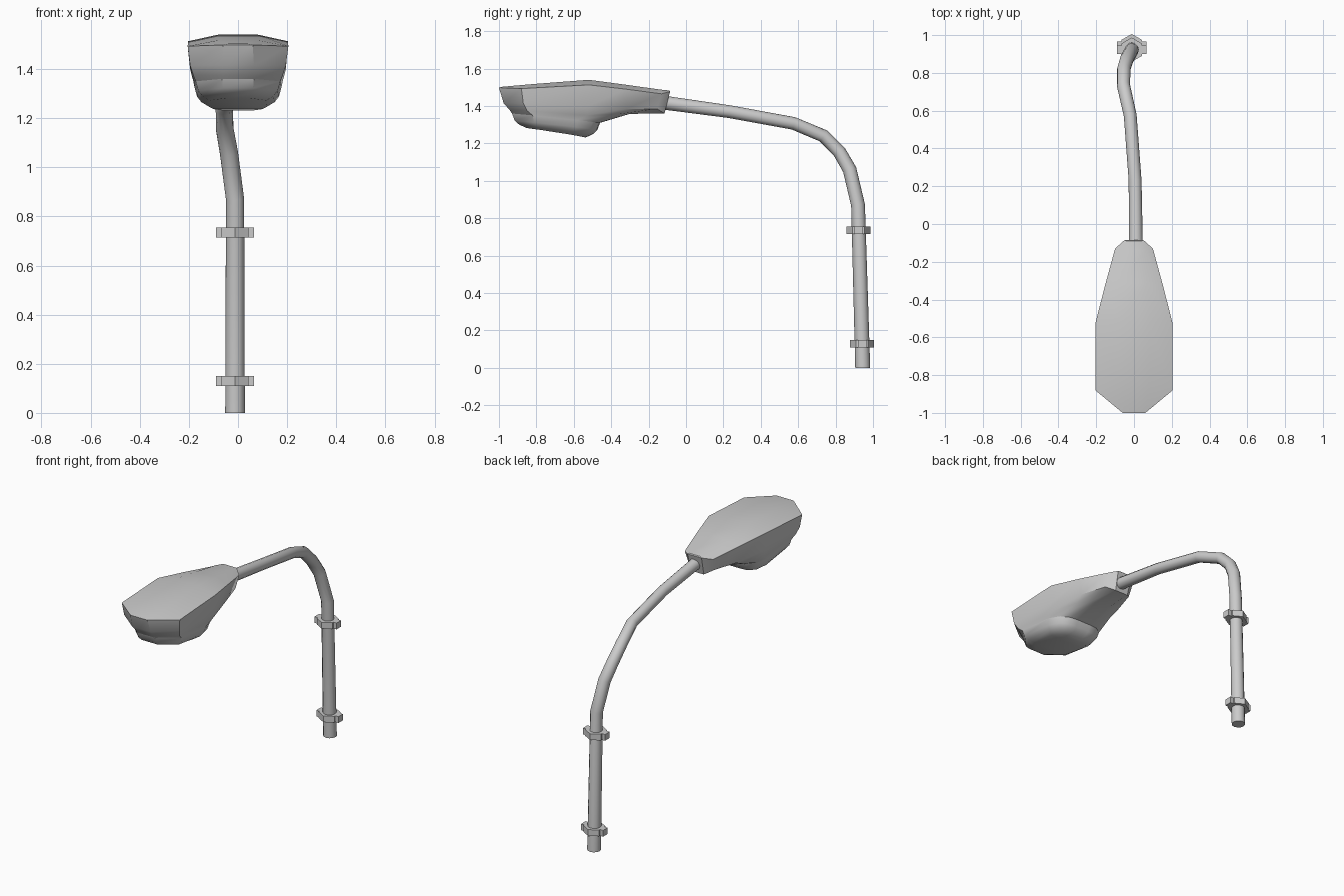
import bpy, bmesh, math
from mathutils import Matrix, Vector

if "Cube" in bpy.data.objects:
    bpy.data.objects.remove(bpy.data.objects["Cube"])


def smooth(obj, angle):
    bpy.ops.object.select_all(action='DESELECT')
    obj.select_set(True)
    bpy.context.view_layer.objects.active = obj
    bpy.ops.object.shade_smooth_by_angle(angle=math.radians(angle))


def finish(name, bm):
    bmesh.ops.recalc_face_normals(bm, faces=bm.faces)
    mesh = bpy.data.meshes.new(name)
    bm.to_mesh(mesh)
    bm.free()
    obj = bpy.data.objects.new(name, mesh)
    bpy.context.collection.objects.link(obj)
    return obj


def shell(name, levels, cap_first=False, cap_last=False):
    """Stack half outlines (mirrored in x) into a closed-sided shell."""
    bm = bmesh.new()
    rings = []
    for half in levels:
        full = list(half) + [(-x, y, z) for x, y, z in reversed(half)]
        rings.append([bm.verts.new(p) for p in full])
    n = len(rings[0])
    for a, b in zip(rings, rings[1:]):
        for i in range(n):
            j = (i + 1) % n
            bm.faces.new((a[i], a[j], b[j], b[i]))
    caps = ([rings[0]] if cap_first else []) + ([rings[-1]] if cap_last else [])
    for r in caps:
        for i in range(n // 2 - 1):
            bm.faces.new((r[i], r[i + 1], r[n - 2 - i], r[n - 1 - i]))
    obj = finish(name, bm)
    smooth(obj, 38)
    return obj


# Lamp housing: half outlines run from the neck to the front tip
top = [(.04, -.09, 1.483), (.06, -.14, 1.488), (.07, -.31, 1.512),
       (.08, -.52, 1.54), (.08, -.82, 1.517), (.04, -.98, 1.503)]
rim = [(.05, -.085, 1.478), (.1, -.13, 1.465), (.152, -.32, 1.49),
       (.203, -.52, 1.513), (.205, -.88, 1.493), (.06, -1.0, 1.498)]
skirt = [(.045, -.115, 1.36), (.09, -.155, 1.385), (.142, -.32, 1.385),
         (.195, -.52, 1.40), (.195, -.87, 1.415), (.065, -.975, 1.415)]
belly = [(.05, -.30, 1.358), (.075, -.30, 1.358), (.13, -.37, 1.355),
         (.182, -.53, 1.35), (.182, -.85, 1.375), (.06, -.94, 1.375)]
seam = [(.05, -.46, 1.31), (.1, -.465, 1.31), (.15, -.50, 1.315),
        (.177, -.58, 1.325), (.172, -.82, 1.35), (.065, -.93, 1.36)]
shell("lamp_housing", [top, rim, skirt, belly, seam], cap_first=True)

# Light bowl: the seam outline shrunk and dropped in steps
bowl = [[(x * s, -.69 + (y + .69) * s, z - d) for x, y, z in seam]
        for s, d in ((1, 0), (.94, .038), (.84, .06), (.67, .078))]
shell("light_bowl", bowl, cap_last=True)

# Bent pole: swept round tube with varying radius
path = [(-.012, .945, 0, .04), (-.012, .92, .87, .037), (-.037, .875, 1.06, .037),
        (-.054, .82, 1.155, .036), (-.056, .735, 1.24, .035), (-.02, .575, 1.307, .034),
        (.006, .23, 1.37, .034), (.01, -.12, 1.418, .037)]
curve = bpy.data.curves.new("pole", 'CURVE')
curve.dimensions = '3D'
curve.bevel_depth = 1
curve.bevel_resolution = 4
curve.use_fill_caps = True
spline = curve.splines.new('POLY')
spline.points.add(len(path) - 1)
for p, (x, y, z, r) in zip(spline.points, path):
    p.co = (x, y, z, 1)
    p.radius = r
pole = bpy.data.objects.new("pole", curve)
bpy.context.collection.objects.link(pole)
bpy.ops.object.select_all(action='DESELECT')
pole.select_set(True)
bpy.context.view_layer.objects.active = pole
bpy.ops.object.convert(target='MESH')
# Trim flush with the ground
bm = bmesh.new()
bm.from_mesh(pole.data)
for v in bm.verts:
    if v.co.z < .1:
        v.co.z = 0
bm.to_mesh(pole.data)
bm.free()
smooth(pole, 40)

# Clamps: hexagonal collar with two bolt ears
for name, y, z in (("lower_clamp", .942, .13), ("upper_clamp", .923, .735)):
    bm = bmesh.new()
    centre = Matrix.Translation(Vector((-.012, y, z)))
    bmesh.ops.create_cone(bm, cap_ends=True, segments=6, radius1=.064, radius2=.064,
                          depth=.04, matrix=centre @ Matrix.Rotation(math.pi / 2, 4, 'Z')
                          @ Matrix.Rotation(math.pi / 6, 4, 'Z'))
    for side in (-1, 1):
        bmesh.ops.create_cube(bm, size=1, matrix=centre
                              @ Matrix.Translation((side * .056, 0, 0))
                              @ Matrix.Diagonal((.044, .046, .04, 1)))
    finish(name, bm)
